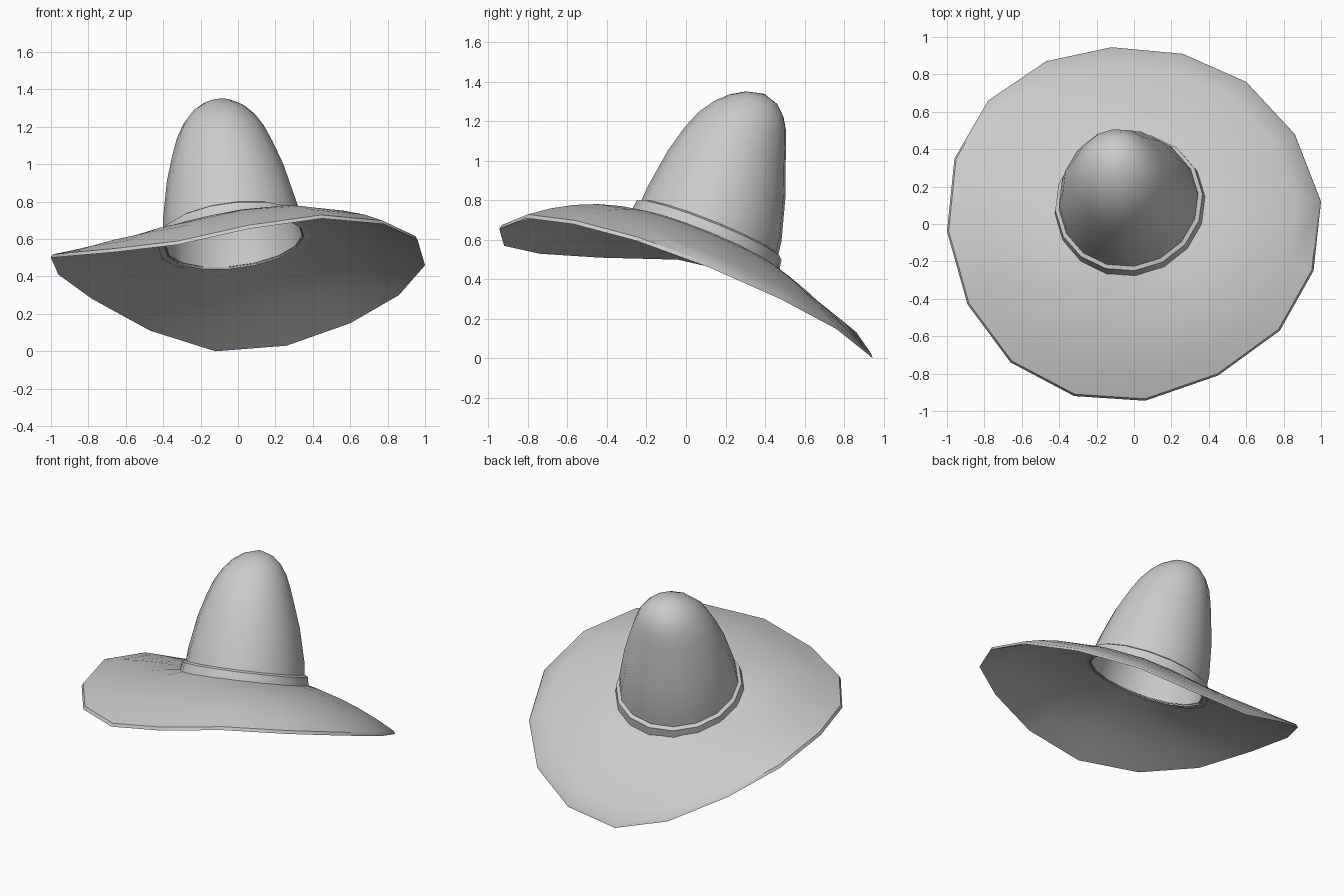
import bpy, bmesh, math
from mathutils import Vector

if "Cube" in bpy.data.objects:
    bpy.data.objects.remove(bpy.data.objects["Cube"])

N = 16
PHASE = math.radians(97)

# Tilted frame of the crown
C = Vector((-0.02, 0.11, 0.585))
UP = Vector((-0.12, 0.4, 1.0)).normalized()
AX = Vector((1, 0, 0.12)).normalized()
AY = UP.cross(AX).normalized()


def ring(h, r, shift=0.0):
    """Ring of points round the tilted axis, clockwise from the back."""
    pts = []
    for i in range(N):
        a = PHASE - 2 * math.pi * i / N
        pts.append(C + UP * h + AX * (r * math.cos(a)) + AY * (r * math.sin(a) + shift))
    return pts


def loft(name, rings, closed=False, tip=None, tip_in=None):
    """Skin a stack of rings; optional points cap the last and first ring."""
    bm = bmesh.new()
    vs = [[bm.verts.new(p) for p in r] for r in rings]
    pairs = list(zip(vs, vs[1:])) + ([(vs[-1], vs[0])] if closed else [])
    for a, b in pairs:
        for i in range(N):
            j = (i + 1) % N
            bm.faces.new((a[i], a[j], b[j], b[i]))
    for point, r in ((tip, vs[-1]), (tip_in, vs[0])):
        if point:
            t = bm.verts.new(point)
            for i in range(N):
                bm.faces.new((r[i], r[(i + 1) % N], t))
    bmesh.ops.recalc_face_normals(bm, faces=bm.faces)
    me = bpy.data.meshes.new(name)
    bm.to_mesh(me)
    bm.free()
    ob = bpy.data.objects.new(name, me)
    bpy.context.collection.objects.link(ob)
    bpy.ops.object.select_all(action='DESELECT')
    ob.select_set(True)
    bpy.context.view_layer.objects.active = ob
    bpy.ops.object.shade_smooth_by_angle(angle=math.radians(38))
    return ob


# Brim: wavy rim, blended into the crown opening with a slight bulge
RIM = [(-.12, .945, 0), (.26, .91, .03), (.60, .76, .15), (.86, .48, .30),
       (1.0, .12, .46), (.96, -.25, .595), (.78, -.57, .68), (.45, -.81, .71),
       (.06, -.945, .655), (-.32, -.92, .57), (-.66, -.74, .53), (-.89, -.43, .51),
       (-1.0, -.04, .50), (-.96, .35, .41), (-.78, .66, .28), (-.47, .87, .11)]
inner = ring(0, 0.372, -0.015)


def brim_ring(t, lift):
    pts = []
    for a, b in zip(inner, RIM):
        ang = math.atan2(b[1], b[0])
        bulge = (0.03 + 0.015 * math.cos(ang + math.radians(45))) * 4 * t * (1 - t)
        pts.append(a.lerp(Vector(b), t) + Vector((0, 0, bulge + lift)))
    return pts


steps = [0, 0.2, 0.4, 0.6, 0.8, 1]
bottom = [brim_ring(t, 0 if t == 1 else -0.004) for t in steps]
top = [brim_ring(t, 0.016) for t in reversed([0, 0.2, 0.4, 0.6, 0.8, 0.985])]
loft("brim", bottom + top, closed=True)

# Crown: height, radius and forward lean of each ring, outside and hollow inside
PROFILE = [(0, .382, -.015), (.15, .367, -.022), (.36, .322, -.04), (.5, .277, -.05),
           (.6, .24, -.05), (.68, .198, -.04), (.74, .15, -.03), (.785, .09, -.02)]
outside = [ring(*p) for p in PROFILE]
inside = [ring(h - 0.012 * (h > 0), r - 0.015, s) for h, r, s in reversed(PROFILE)]
loft("crown", inside + outside, tip=C + UP * 0.812 - AY * 0.015,
     tip_in=C + UP * 0.797 - AY * 0.015)

# Hat band round the foot of the crown
loft("hat_band", [ring(-.01, .375, -.015), ring(-.01, .408, -.015),
                  ring(.062, .397, -.017), ring(.075, .37, -.018)], closed=True)
